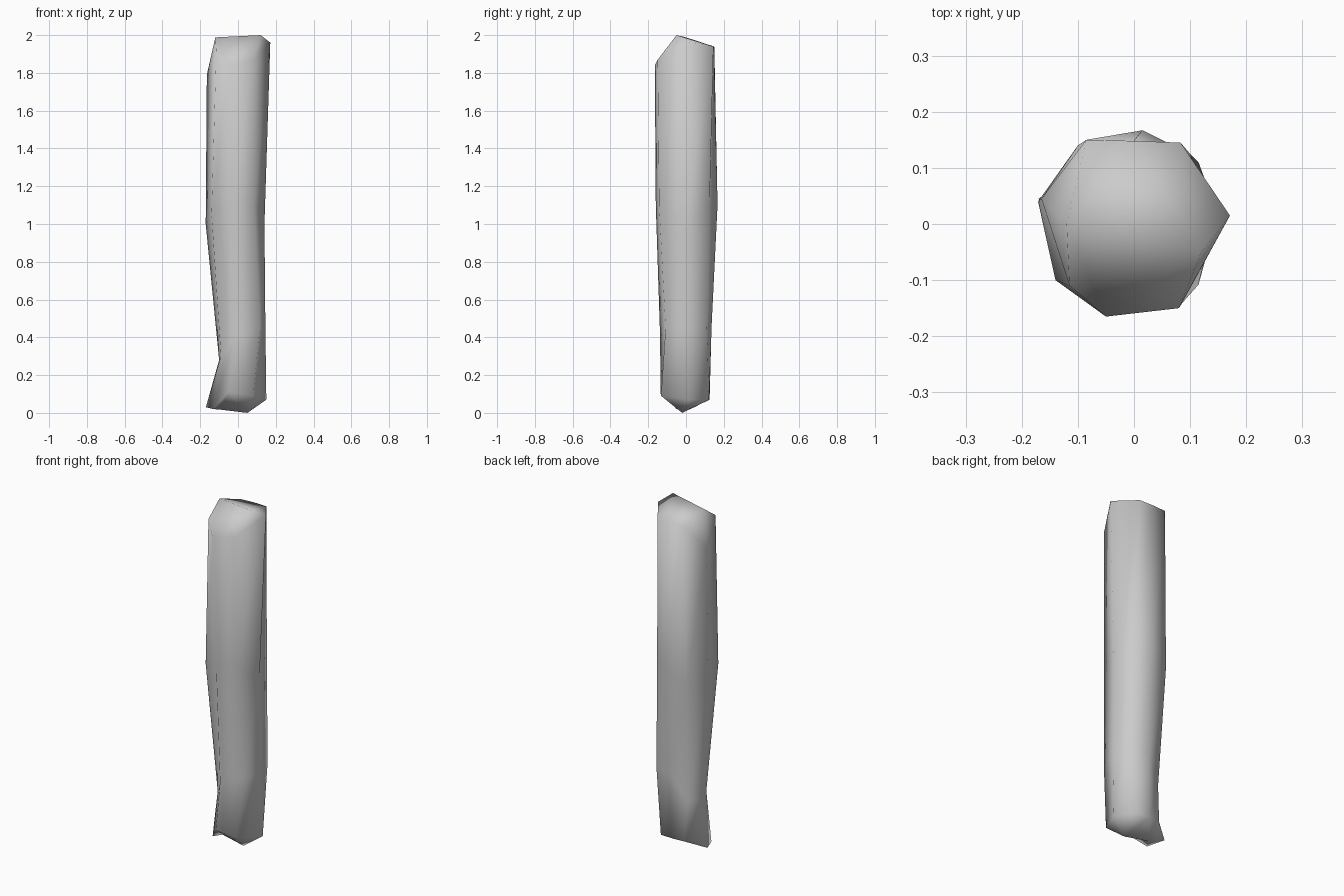
import bpy, bmesh

if "Cube" in bpy.data.objects:
    bpy.data.objects.remove(bpy.data.objects["Cube"])

# cross-sections, counter-clockwise from the right side, bottom to top
SECTIONS = [
    [(.15, .015, .07), (.078, .122, .07), (0, .125, .07), (-.07, .12, .07),
     (-.17, .045, .03), (-.13, -.05, .02), (-.05, -.135, .11), (.08, -.132, .09)],
    [(.145, 0, .45), (.115, .11, .45), (.01, .135, .45), (-.08, .1, .3),
     (-.1, .01, .28), (-.09, -.06, .3), (-.02, -.137, .4), (.115, -.108, .45)],
    [(.14, 0, 1), (.1, .125, 1.1), (.015, .167, 1.1), (-.1, .14, 1),
     (-.171, .04, 1), (-.14, -.1, 1.05), (-.03, -.16, 1.1), (.085, -.142, 1.1)],
    [(.171, .015, 1.96), (.083, .145, 1.94), (0, .148, 1.94), (-.085, .15, 1.935),
     (-.165, .045, 1.79), (-.115, -.11, 1.91), (-.05, -.165, 1.84), (.08, -.15, 1.87)],
]
N = 8
bm = bmesh.new()
rings = [[bm.verts.new(p) for p in s] for s in SECTIONS]

# bark sides
for lower, upper in zip(rings, rings[1:]):
    for i in range(N):
        j = (i + 1) % N
        bm.faces.new((lower[i], lower[j], upper[j], upper[i]))


def cap(ring, left, right):
    """Close an end with a short ridge running from left to right."""
    l, r = bm.verts.new(left), bm.verts.new(right)
    for i in range(N):
        apex = l if 2 <= i < 6 else r
        bm.faces.new((ring[i], ring[(i + 1) % N], apex))
    bm.faces.new((ring[2], l, r))
    bm.faces.new((ring[6], r, l))


# rough cut ends
cap(rings[0], (-.1, 0, .018), (.05, -.02, 0))
cap(rings[-1], (-.12, 0, 1.988), (.12, -.05, 2.0))

bmesh.ops.recalc_face_normals(bm, faces=bm.faces)
for f in bm.faces:
    f.smooth = True
mesh = bpy.data.meshes.new("wooden_post")
bm.to_mesh(mesh)
bm.free()
post = bpy.data.objects.new("wooden_post", mesh)
bpy.context.collection.objects.link(post)
